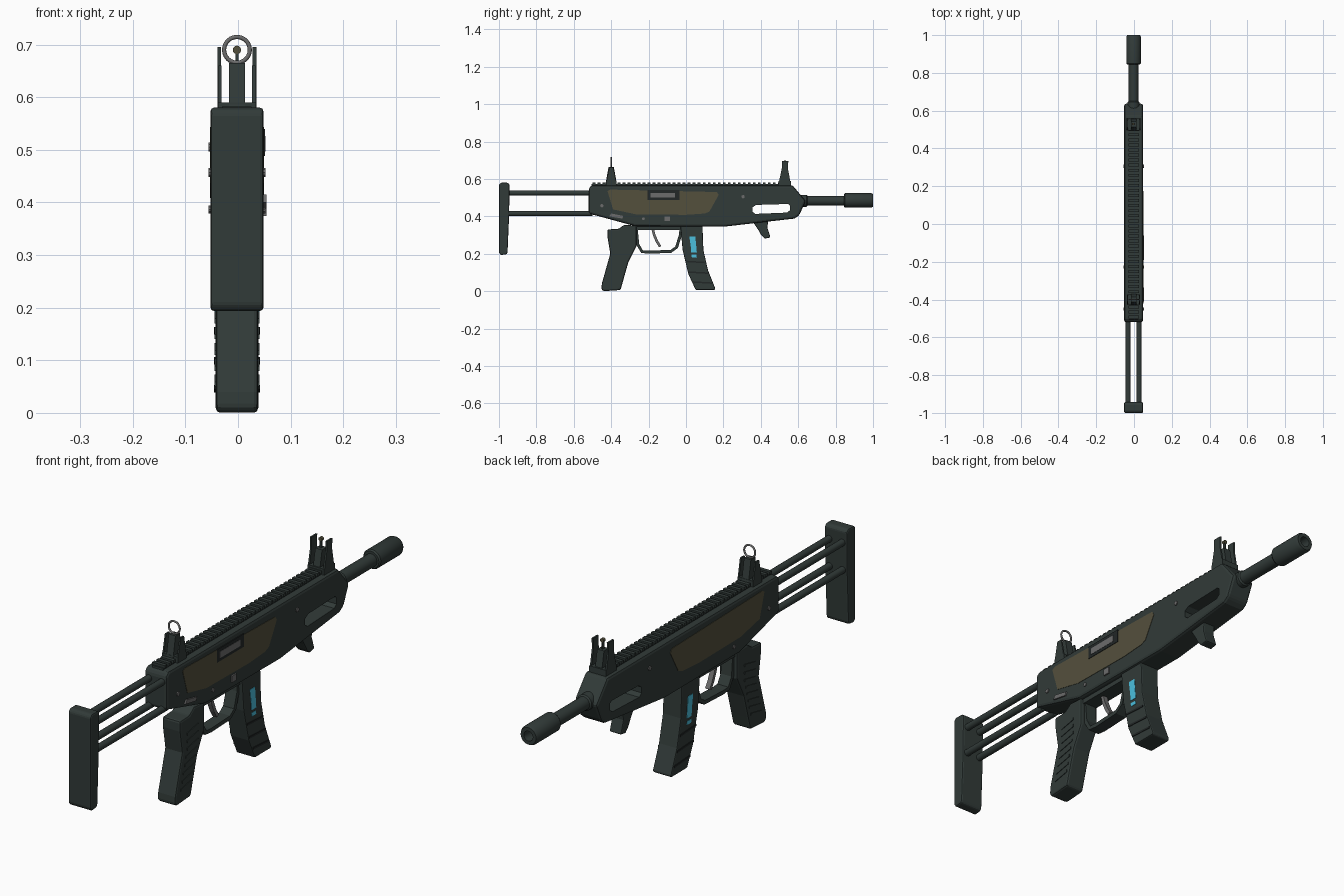
import bpy, bmesh, math
from mathutils import Vector

if "Cube" in bpy.data.objects:
    bpy.data.objects.remove(bpy.data.objects["Cube"])

CX = -0.002  # centre line of the symmetric parts


def material(name, rgb):
    m = bpy.data.materials.new(name)
    m.diffuse_color = (*rgb, 1)
    m.use_nodes = True
    m.node_tree.nodes["Principled BSDF"].inputs["Base Color"].default_value = m.diffuse_color
    return m


DARK = material("dark green grey", (0.031, 0.043, 0.040))
BLACK = material("near black", (0.016, 0.020, 0.020))
OLIVE = material("olive panel", (0.088, 0.080, 0.046))
GREY = material("steel grey", (0.15, 0.15, 0.15))
CYAN = material("cyan mark", (0.07, 0.52, 0.72))


def make(name, bm, mat, bevel=0, segments=2):
    bmesh.ops.recalc_face_normals(bm, faces=bm.faces)
    me = bpy.data.meshes.new(name)
    bm.to_mesh(me)
    bm.free()
    me.materials.append(mat)
    ob = bpy.data.objects.new(name, me)
    bpy.context.collection.objects.link(ob)
    bpy.context.view_layer.objects.active = ob
    bpy.ops.object.select_all(action='DESELECT')
    ob.select_set(True)
    if bevel:
        b = ob.modifiers.new("bevel", 'BEVEL')
        b.width, b.segments, b.limit_method = bevel, segments, 'ANGLE'
        bpy.ops.object.modifier_apply(modifier="bevel")
    return ob


def add_prism(bm, pts, x0, x1):
    """Side profile of (y, z) points extruded from x0 to x1."""
    a = [bm.verts.new((x0, y, z)) for y, z in pts]
    b = [bm.verts.new((x1, y, z)) for y, z in pts]
    bm.faces.new(a)
    bm.faces.new(b[::-1])
    for i in range(len(pts)):
        j = (i + 1) % len(pts)
        bm.faces.new((a[i], b[i], b[j], a[j]))


def prism(name, pts, half, mat, bevel=0, segments=2):
    bm = bmesh.new()
    add_prism(bm, pts, CX - half, CX + half)
    return make(name, bm, mat, bevel, segments)


def side_plates(name, profiles, inner, outer, mat, sides=(1, -1)):
    """Thin plates on the chosen sides, between distances inner and outer."""
    bm = bmesh.new()
    for s in sides:
        for pts in profiles:
            add_prism(bm, pts, CX + s * inner, CX + s * outer)
    return make(name, bm, mat)


def rect(y0, y1, z0, z1):
    return [(y0, z0), (y1, z0), (y1, z1), (y0, z1)]


def lathe(name, x, z, profile, mat, n=24):
    """Round part along y from (y, radius) points."""
    bm = bmesh.new()
    rings = [[bm.verts.new((x + r * math.cos(t), y, z + r * math.sin(t)))
              for t in (math.tau * k / n for k in range(n))] for y, r in profile]
    for a, b in zip(rings, rings[1:]):
        for k in range(n):
            bm.faces.new((a[k], a[(k + 1) % n], b[(k + 1) % n], b[k]))
    bm.faces.new(rings[0])
    bm.faces.new(rings[-1])
    ob = make(name, bm, mat)
    bpy.ops.object.shade_smooth_by_angle(angle=math.radians(35))
    return ob


def strip(path, w):
    """Closed outline of constant width along an open (y, z) path."""
    p = [Vector(q) for q in path]
    left, right = [], []
    for i, q in enumerate(p):
        d = (p[min(i + 1, len(p) - 1)] - p[max(i - 1, 0)]).normalized()
        nrm = Vector((-d.y, d.x)) * w / 2
        left.append(tuple(q + nrm))
        right.append(tuple(q - nrm))
    return left + right[::-1]


# Receiver with a handguard slot cut through it
body = prism("receiver", [(-0.52, 0.415), (-0.27, 0.347), (0.205, 0.345), (0.58, 0.388),
             (0.605, 0.405), (0.64, 0.482), (0.57, 0.566), (-0.505, 0.566), (-0.52, 0.55)],
             0.05, DARK, 0.012)
cutter = prism("slot_cutter", [(0.355, 0.425), (0.37, 0.413), (0.54, 0.42), (0.555, 0.432),
               (0.555, 0.458), (0.545, 0.466), (0.375, 0.461), (0.355, 0.448)], 0.2, DARK)
cutter.hide_render = True
bpy.context.view_layer.objects.active = body
cut = body.modifiers.new("slot", 'BOOLEAN')
cut.operation, cut.object, cut.solver = 'DIFFERENCE', cutter, 'EXACT'
bpy.ops.object.modifier_apply(modifier="slot")
bpy.data.objects.remove(cutter)

# Toothed top rail
bm = bmesh.new()
add_prism(bm, rect(-0.505, 0.56, 0.56, 0.572), CX - 0.024, CX + 0.024)
for i in range(40):
    y = -0.5 + i * 0.0268
    add_prism(bm, rect(y, y + 0.015, 0.57, 0.582), CX - 0.028, CX + 0.028)
make("top_rail", bm, DARK)

# Side panels, ejection window and small controls
side_plates("side_panel", [[(-0.42, 0.535), (-0.405, 0.543), (0.165, 0.53), (0.175, 0.515),
            (0.125, 0.425), (0.1, 0.415), (0.0, 0.408), (-0.27, 0.411), (-0.39, 0.437)]],
            0.046, 0.0515, OLIVE)
side_plates("window_frame", [rect(-0.205, -0.035, 0.488, 0.54)], 0.046, 0.0535, BLACK, (1,))
side_plates("ejection_window", [rect(-0.19, -0.06, 0.5, 0.526)], 0.046, 0.0545, GREY, (1,))


def disc(y, z, r, n=10):
    return [(y + r * math.cos(math.tau * k / n), z + r * math.sin(math.tau * k / n))
            for k in range(n)]


side_plates("receiver_pins", [disc(-0.45, 0.457, 0.009), disc(0.305, 0.505, 0.009),
            disc(-0.228, 0.387, 0.008)], 0.046, 0.054, GREY)
side_plates("selector_lever", [[(-0.41, 0.4), (-0.34, 0.388), (-0.335, 0.402), (-0.4, 0.415)]],
            0.046, 0.056, GREY, (1,))
side_plates("release_button", [rect(-0.114, -0.086, 0.374, 0.4)], 0.046, 0.056, GREY, (1,))

# Stock: four rods and a butt plate
for x in (-0.029, 0.029):
    for z in (0.415, 0.525):
        lathe("stock_rod", CX + x, z, [(-0.96, 0.0135), (-0.5, 0.0135)], DARK, 16)
prism("butt_plate", [(-1.0, 0.205), (-0.99, 0.193), (-0.958, 0.197), (-0.954, 0.21), (-0.946, 0.4),
      (-0.943, 0.57), (-0.953, 0.58), (-0.99, 0.58), (-1.0, 0.57)], 0.05, DARK, 0.006)

# Barrel and muzzle with a recessed bore
lathe("barrel", CX, 0.483, [(0.6, 0.032), (0.645, 0.032), (0.65, 0.026), (0.86, 0.026)], DARK)
lathe("muzzle", CX, 0.485, [(0.845, 0.034), (0.851, 0.039), (0.99, 0.039), (1.0, 0.034),
      (1.0, 0.02), (0.95, 0.02)], DARK)

# Pistol grip with raised ribs
prism("grip", [(-0.42, 0.33), (-0.36, 0.333), (-0.33, 0.355), (-0.265, 0.35), (-0.265, 0.24),
      (-0.308, 0.155), (-0.335, 0.06), (-0.35, 0.006), (-0.44, 0.0), (-0.452, 0.01),
      (-0.45, 0.04), (-0.405, 0.2), (-0.42, 0.29)], 0.04, DARK, 0.008)
ribs = []
for i in range(8):
    z = 0.05 + i * 0.03
    y = -0.395 + min(z, 0.2) * 0.26
    ribs.append([(y - 0.035, z), (y + 0.035, z + 0.014), (y + 0.035, z + 0.023), (y - 0.035, z + 0.009)])
side_plates("grip_ribs", ribs, 0.036, 0.0425, DARK)

# Trigger guard and trigger
prism("trigger_guard", strip([(-0.268, 0.35), (-0.258, 0.25), (-0.235, 0.211), (-0.2, 0.208),
      (-0.08, 0.213), (-0.05, 0.235), (-0.03, 0.3), (-0.025, 0.35)], 0.016), 0.024, DARK)
prism("guard_top", rect(-0.27, -0.02, 0.328, 0.35), 0.03, DARK)
prism("trigger", strip([(-0.18, 0.34), (-0.17, 0.3), (-0.155, 0.265), (-0.138, 0.238)], 0.014),
      0.01, GREY)

# Curved magazine with side ribs and cyan marks
prism("magazine", [(-0.03, 0.35), (0.088, 0.35), (0.093, 0.22), (0.118, 0.11), (0.157, 0.014),
      (0.152, 0.006), (0.052, 0.006), (0.013, 0.09), (-0.018, 0.22)], 0.041, DARK, 0.005)
side_plates("magazine_ribs", [[(y, z), (y + w, z - 0.006), (y + w, z + 0.002), (y, z + 0.008)]
            for y, z, w in ((0.0, 0.155, 0.1), (0.014, 0.098, 0.105), (0.038, 0.045, 0.1))],
            0.037, 0.0435, BLACK)
side_plates("magazine_marks", [[(0.018, 0.292), (0.05, 0.292), (0.058, 0.206), (0.028, 0.206),
            (0.026, 0.235)], [(0.028, 0.195), (0.055, 0.195), (0.058, 0.18), (0.031, 0.18)]],
            0.037, 0.0425, CYAN)

# Small hand stop below the handguard
prism("hand_stop", [(0.355, 0.375), (0.44, 0.378), (0.435, 0.34), (0.452, 0.287), (0.42, 0.281),
      (0.402, 0.3), (0.385, 0.33)], 0.026, DARK, 0.005)

# Rear sight: tapered post, side plates and aperture ring
prism("rear_sight_post", [(-0.43, 0.575), (-0.37, 0.575), (-0.386, 0.665), (-0.414, 0.665)],
      0.015, DARK)
side_plates("rear_sight_plates", [[(-0.428, 0.575), (-0.372, 0.575), (-0.388, 0.66),
            (-0.41, 0.66)]], 0.029, 0.035, DARK)
prism("rear_sight_base", rect(-0.428, -0.372, 0.565, 0.59), 0.035, DARK)
bpy.ops.mesh.primitive_torus_add(major_segments=24, minor_segments=6, major_radius=0.0245,
                                 minor_radius=0.004, location=(CX, -0.4, 0.69),
                                 rotation=(math.pi / 2, 0, 0))
ring = bpy.context.object
ring.name = "rear_sight_ring"
ring.data.materials.append(GREY)
bpy.ops.object.shade_smooth_by_angle(angle=math.radians(70))

# Front sight: base, two ears, post and bead
prism("front_sight_base", rect(0.495, 0.562, 0.56, 0.59), 0.037, DARK)
side_plates("front_sight_ears", [[(0.495, 0.575), (0.56, 0.575), (0.545, 0.655), (0.547, 0.695),
            (0.512, 0.695), (0.512, 0.655)]], 0.03, 0.037, DARK)
prism("front_sight_block", [(0.497, 0.575), (0.558, 0.575), (0.543, 0.655), (0.513, 0.655)],
      0.015, DARK)
prism("front_sight_post", rect(0.524, 0.534, 0.65, 0.687), 0.003, DARK)
lathe("front_sight_bead", CX, 0.69, [(0.523, 0.008), (0.535, 0.008)], OLIVE, 12)
